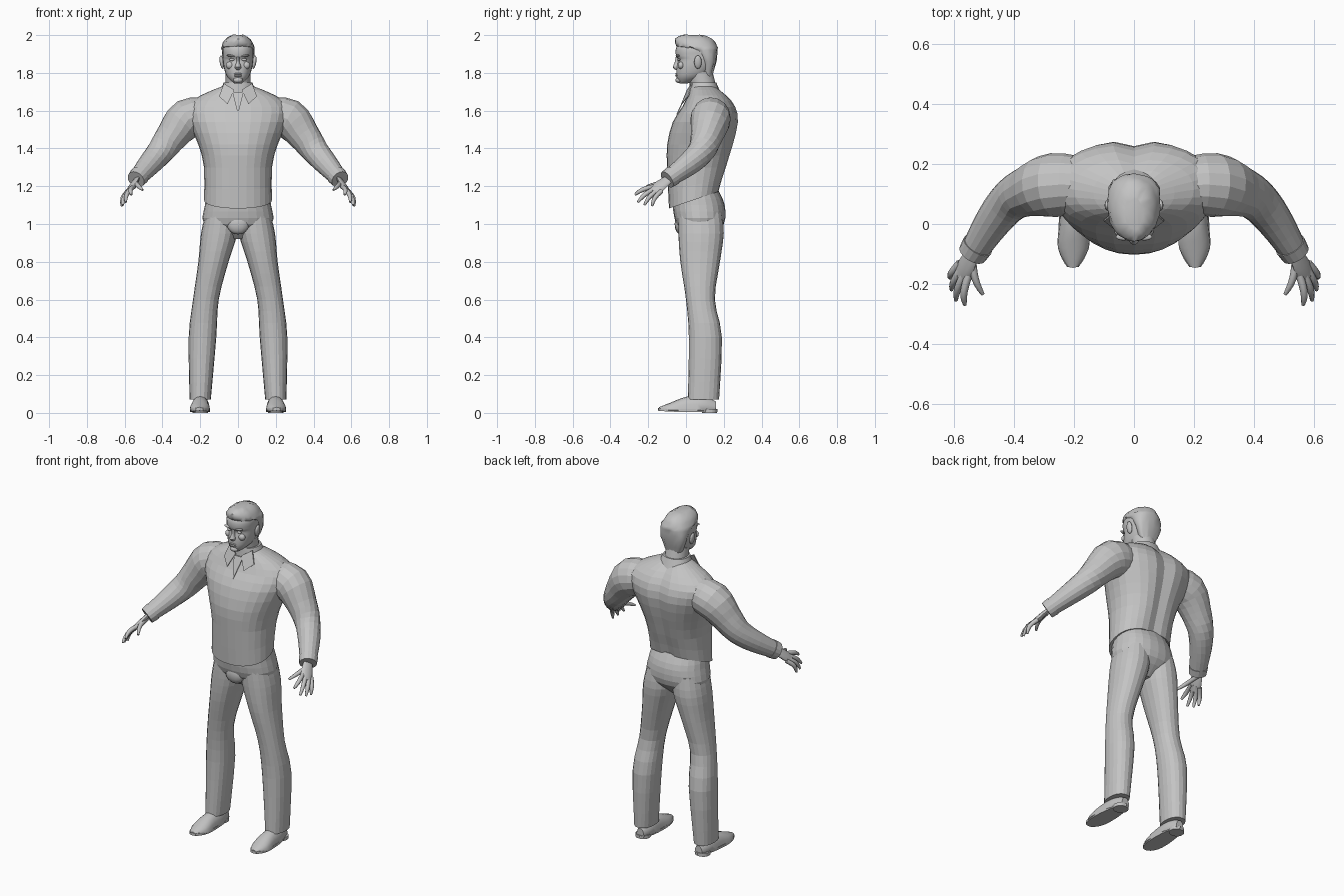
import bpy, bmesh, math, random
from mathutils import Vector, Matrix

random.seed(4)
default_cube = bpy.data.objects.get("Cube")
if default_cube:
    bpy.data.objects.remove(default_cube)

# One plain grey for the whole figure
colour = (.55, .55, .55, 1)
grey = bpy.data.materials.new("plain_grey")
grey.use_nodes = True
grey.diffuse_color = colour
grey.node_tree.nodes["Principled BSDF"].inputs["Base Color"].default_value = colour


def finish(name, bm, smooth):
    bmesh.ops.recalc_face_normals(bm, faces=bm.faces)
    mesh = bpy.data.meshes.new(name)
    bm.to_mesh(mesh)
    bm.free()
    mesh.materials.append(grey)
    part = bpy.data.objects.new(name, mesh)
    bpy.context.collection.objects.link(part)
    if smooth:
        bpy.ops.object.select_all(action='DESELECT')
        part.select_set(True)
        bpy.context.view_layer.objects.active = part
        bpy.ops.object.shade_smooth_by_angle(angle=math.radians(50))


def loft(name, rings, smooth=False):
    """Skin a list of equal-sized rings and cap both ends."""
    bm = bmesh.new()
    rows = [[bm.verts.new(point) for point in ring] for ring in rings]
    count = len(rows[0])
    for lower, upper in zip(rows, rows[1:]):
        for i in range(count):
            j = (i + 1) % count
            bm.faces.new((lower[i], lower[j], upper[j], upper[i]))
    bm.faces.new(rows[0][::-1])
    bm.faces.new(rows[-1])
    finish(name, bm, smooth)


def spline(keys, steps):
    """Pass a smooth curve through key tuples, with steps samples per span."""
    keys = [Vector(key) for key in keys]
    last = len(keys) - 1
    samples = []
    for i in range(last):
        a, b = keys[i], keys[i + 1]
        before, after = keys[max(i - 1, 0)], keys[min(i + 2, last)]
        for step in range(steps):
            t = step / steps
            s = 1 - t
            samples.append(a * (s * s * (1 + 2 * t)) + b * (t * t * (1 + 2 * s))
                           + (b - before) * (t * s * s / 2) - (after - a) * (t * t * s / 2))
    return samples + [keys[-1]]


def oval(centre, u, v, sides, power=2.2):
    """Superellipse ring around centre with half axes u and v."""
    ring = []
    for i in range(sides):
        angle = math.tau * i / sides
        c, s = math.cos(angle), math.sin(angle)
        ring.append(Vector(centre) + Vector(u) * math.copysign(abs(c) ** (2 / power), c)
                    + Vector(v) * math.copysign(abs(s) ** (2 / power), s))
    return ring


def level(z, half_width, front, back, x=0, sides=24):
    """Horizontal ring between a front and a back y value."""
    return oval((x, (front + back) / 2, z), (half_width, 0, 0), (0, (back - front) / 2, 0), sides)


def tube(name, path, sides=12, smooth=False, flat=1, across=None):
    """Tube along (x, y, z, radius) samples; flat thins it in one direction."""
    points = [Vector(sample[:3]) for sample in path]
    rings = []
    for i, sample in enumerate(path):
        along = (points[min(i + 1, len(points) - 1)] - points[max(i - 1, 0)]).normalized()
        side = across.copy() if across else along.cross(Vector((0, 0, 1)))
        side = (side - along * side.dot(along)).normalized()
        radius = sample[3]
        rings.append(oval(points[i], side * radius, along.cross(side) * radius * flat, sides, 2))
    loft(name, rings, smooth)


def blob(name, place, size, tilt=0):
    bm = bmesh.new()
    matrix = Matrix.Translation(place) @ Matrix.Rotation(tilt, 4, 'Y') @ Matrix.Diagonal((*size, 1))
    bmesh.ops.create_uvsphere(bm, u_segments=14, v_segments=8, radius=1, matrix=matrix)
    finish(name, bm, True)


def plate(name, outline):
    outline = [Vector(point) for point in outline]
    loft(name, [outline, [point - Vector((0, .006, 0)) for point in outline]])


def flip(path, sign):
    return [(sample[0] * sign, *sample[1:]) for sample in path]


# Shirt, with a spine groove and a hem that rises at the back
shirt = [level(*key, sides=28) for key in spline(
    [(1.12, .18, -.09, .18), (1.3, .18, -.1, .22), (1.42, .21, -.1, .255), (1.54, .26, -.07, .28),
     (1.62, .27, -.02, .265), (1.68, .2, .01, .22), (1.73, .08, .03, .16)], 2)]
for ring in shirt:
    for point in ring:
        if point.y > .1:
            point.y -= .02 * math.exp(-(point.x / .04) ** 2)
        point.z += max(0, 1.3 - point.z) * (point.y - .02) * 1.9
loft("shirt", shirt)

# Collar band and open neck
loft("collar_band", [level(1.69, .1, .015, .185), level(1.75, .075, .02, .16)], True)
plate("neck_opening", [(-.03, .01, 1.7), (0, -.045, 1.58), (.03, .01, 1.7)])

# Trouser seat and fly
loft("trouser_seat", [level(*key) for key in spline(
    [(.92, .05, .02, .12), (1, .18, -.05, .2), (1.1, .175, -.07, .205), (1.18, .16, -.06, .17)], 3)])
blob("trouser_fly", (0, -.03, 1), (.06, .03, .055))

# Neck, head and hair
tube("neck", [(0, .1, 1.68, .07), (0, .09, 1.74, .065), (0, .075, 1.8, .065)], 16, True)
loft("head", [level(*key) for key in spline(
    [(1.745, .02, -.035, .01), (1.78, .058, -.05, .1), (1.83, .075, -.05, .145), (1.87, .08, -.042, .155),
     (1.89, .08, -.053, .158), (1.94, .078, -.05, .155), (1.99, .03, 0, .09)], 3)], True)
hair = [level(*key, sides=28) for key in spline(
    [(1.78, .05, .09, .14), (1.86, .08, .075, .16), (1.92, .087, .02, .167), (1.94, .086, -.05, .165),
     (1.98, .065, -.055, .14), (2, .03, -.02, .09)], 2)]
for ring in hair:
    for point in ring:
        point += Vector([random.uniform(-.003, .003) for axis in range(3)])
loft("hair", hair, True)

# Nose, mouth and chin
loft("nose", [level(*key, sides=12) for key in spline(
    [(1.816, .01, -.055, -.02), (1.83, .018, -.07, -.02), (1.855, .009, -.06, -.02),
     (1.885, .009, -.055, -.02)], 2)], True)
for name, z in (("upper_lip", 1.795), ("lower_lip", 1.785)):
    blob(name, (0, -.048, z), (.022, .009, .005))
blob("chin", (0, -.038, 1.762), (.026, .018, .016))

for sign, side in ((1, "left_"), (-1, "right_")):
    # Eyes, brows, cheeks and ears
    blob(side + "eye", (sign * .033, -.036, 1.87), (.015, .009, .007))
    blob(side + "brow", (sign * .035, -.043, 1.89), (.026, .012, .006), -sign * .15)
    blob(side + "cheek", (sign * .043, -.026, 1.84), (.022, .017, .02))
    blob(side + "ear", (sign * .086, .063, 1.857), (.011, .02, .036), sign * .15)

    plate(side + "collar_flap", flip(
        [(.075, .035, 1.745), (.02, .01, 1.71), (.055, -.02, 1.635), (.1, .015, 1.675)], sign))

    # Sleeve, and a cuff over its last few rings
    sleeve = spline(flip([(.15, .13, 1.58, .09), (.27, .13, 1.555, .107), (.35, .11, 1.465, .086),
                          (.41, .08, 1.385, .072), (.47, .01, 1.315, .061), (.54, -.1, 1.235, .045)], sign), 3)
    tube(side + "sleeve", sleeve, 16)
    tube(side + "cuff", [(*ring[:3], ring[3] + .004) for ring in sleeve[-2:]], 16)

    # Palm
    index_base, little_base = [Vector(base) for base in flip([(.556, -.18, 1.195), (.59, -.14, 1.165)], sign)]
    tube(side + "palm", spline(flip(
        [(.535, -.09, 1.24, .027), (.56, -.14, 1.2, .037), (.58, -.175, 1.17, .03)], sign), 2),
        12, True, .42, little_base - index_base)

    # Fingers fan across the palm; the thumb starts nearer the wrist
    tips = [Vector(tip) for tip in flip(
        [(.565, -.27, 1.155), (.595, -.255, 1.115), (.61, -.22, 1.1), (.615, -.18, 1.095)], sign)]
    fingers = [(name, index_base.lerp(little_base, i / 3), tips[i])
               for i, name in enumerate(("index_finger", "middle_finger", "ring_finger", "little_finger"))]
    thumb_base, thumb_tip = [Vector(end) for end in flip([(.54, -.12, 1.215), (.505, -.235, 1.18)], sign)]
    fingers.append(("thumb", thumb_base, thumb_tip))
    for name, base, tip in fingers:
        bend = Vector((.008 * sign, -.006, .006))
        path = []
        for step in range(-1, 7):
            t = step / 6
            centre = base.lerp(tip, t) + bend * math.sin(t * math.pi)
            path.append((*centre, .013 - .007 * max(t, 0) ** 3))
        tube(side + name, path, 8, True)

    # Trouser leg, listed as height, half width, front, back and centre
    loft(side + "trouser_leg", [level(z, width, front, back, x * sign, 20) for z, width, front, back, x in spline(
        [(1.06, .08, -.04, .19, .09), (.95, .096, -.04, .2, .1), (.8, .08, -.03, .18, .13),
         (.6, .068, 0, .153, .17), (.4, .073, .015, .19, .188), (.07, .056, .01, .175, .2)], 3)])

    # Shoe upper, listed as distance along the foot, half width and height
    upper = []
    for y, width, top in spline([(.16, .025, .06), (.09, .045, .09), (0, .05, .085),
                                 (-.08, .052, .055), (-.143, .02, .03)], 3):
        ring = oval((sign * (.2 - y * .03), y, .015), (width, 0, 0), (0, 0, top - .015), 16)
        for point in ring:
            point.z = max(point.z, .012)
        upper.append(ring)
    loft(side + "shoe_upper", upper, True)

    # Sole, wider and lifted at the toe, with a heel block
    sole = level(.006, .052, -.147, .167, sides=28)
    for point in sole:
        point.x = point.x * (1 - point.y) + sign * (.2 - point.y * .03)
        point.z += max(0, -point.y - .08) * .08
    loft(side + "shoe_sole", [sole, [point + Vector((0, 0, .014)) for point in sole]])
    loft(side + "shoe_heel", [level(z, .042, .085, .165, .2 * sign) for z in (0, .02)])
